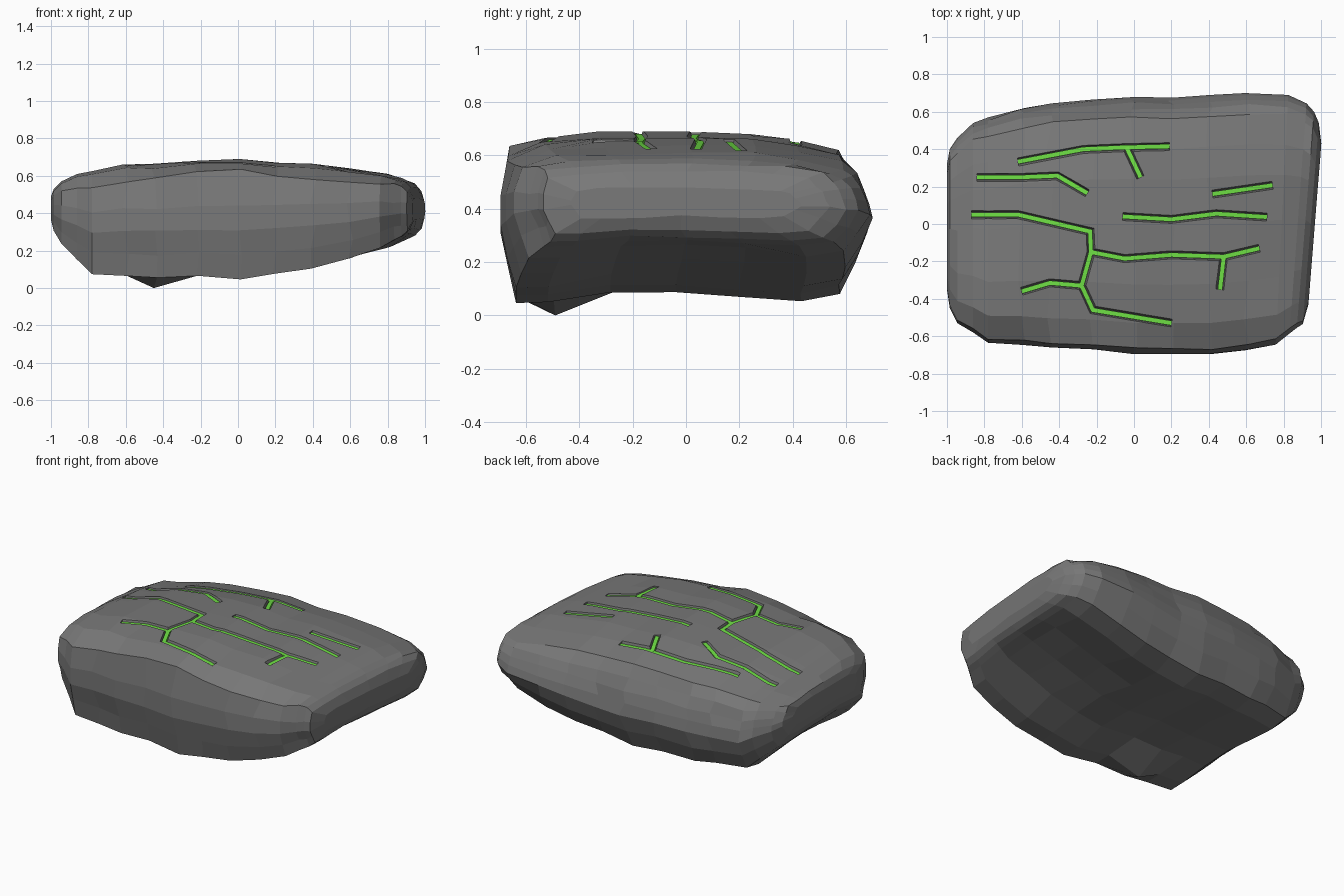
import bpy, bmesh, random
from math import exp
from mathutils import Vector
from mathutils.bvhtree import BVHTree

if "Cube" in bpy.data.objects:
    bpy.data.objects.remove(bpy.data.objects["Cube"])

random.seed(4)

# cross-section outline: u = front to back, v = bottom to top
SECTION = [(.13, .03), (.042, .025), (.022, .22), (0, .42), (0, .62), (.02, .88), (.12, .965),
           (.27, 1), (.5, 1), (.68, .985), (.8, .95), (.92, .9), (.955, .77), (.975, .66),
           (.99, .55), (1, .43), (.97, .25), (.925, .08), (.82, .035), (.65, .06), (.48, .08), (.3, .08)]
# stations along x: x, front y, back y, bottom z, top z
STATIONS = [(-1, -.35, .32, .36, .49), (-.985, -.45, .4, .3, .53), (-.945, -.53, .46, .23, .57),
            (-.86, -.58, .54, .14, .61), (-.78, -.635, .57, .06, .625), (-.6, -.645, .62, .05, .66),
            (-.45, -.66, .645, .04, .665), (-.22, -.67, .665, .05, .68), (0, -.695, .68, .03, .69),
            (.2, -.695, .675, .06, .67), (.4, -.695, .69, .09, .665), (.6, -.675, .70, .145, .645),
            (.79, -.645, .69, .205, .615), (.875, -.585, .645, .25, .59), (.915, -.555, .6, .27, .57),
            (.945, -.535, .54, .3, .54), (.967, -.43, .43, .36, .48)]


def new_object(name, bm):
    bmesh.ops.recalc_face_normals(bm, faces=bm.faces)
    me = bpy.data.meshes.new(name)
    bm.to_mesh(me)
    ob = bpy.data.objects.new(name, me)
    bpy.context.collection.objects.link(ob)
    return ob


def loft(bm, rings):
    rows = [[bm.verts.new(p) for p in r] for r in rings]
    n = len(rows[0])
    for a, b in zip(rows, rows[1:]):
        for i in range(n):
            j = (i + 1) % n
            bm.faces.new((a[i], a[j], b[j], b[i]))
    bm.faces.new(rows[0])
    bm.faces.new(rows[-1][::-1])


def material(name, colour):
    mat = bpy.data.materials.new(name)
    mat.diffuse_color = (*colour, 1)
    mat.use_nodes = True
    mat.node_tree.nodes["Principled BSDF"].inputs["Base Color"].default_value = mat.diffuse_color
    return mat


def ramp(t):
    return min(1, max(0, t))


# rock slab
rings = []
for x, yf, yb, zb, zt in STATIONS:
    ring = []
    for k, (u, v) in enumerate(SECTION):
        if k == 5:                                   # front top edge, highest near the middle
            v = .85 + .075 * exp(-((x + .1) / .3) ** 2) + .07 * ramp((x - .8) / .1)
        y = yf + u * (yb - yf)
        z = zb + v * (zt - zb)
        if k == 0 and x == -.45:                     # low foot under the front
            z = 0
        if v > .88 and k > 5:                        # dip and lower corners of the top
            z -= .028 * exp(-((x - .68) / .16) ** 2 - ((y + .2) / .2) ** 2)
            if x > -.95:
                z -= .025 * ramp((-.5 - x) / .3) * ramp((y + .2) / .3)
            if x < .9:
                z -= .03 * ramp((x - .4) / .3) * ramp((y - .3) / .3)
        if k > 18 and .3 < x < .8:                   # hollow under the right half
            z += .025
        skew = .08 * y * ramp((x - .6) / .3)
        side = .1 < v < .95 and 0 < u < 1
        jy = random.uniform(-.007, .007) if side else 0
        jz = random.uniform(-.006, .006) if .06 < v < 1 else 0
        jx = random.uniform(-.02, .02) if abs(x) < .75 and k else 0
        ring.append((x + skew + jx, y + jy, z + jz))
    rings.append(ring)
bm = bmesh.new()
loft(bm, rings)
rock = new_object("rock_slab", bm)
rock.data.materials.append(material("dark_stone", (.19, .19, .19)))
tree = BVHTree.FromBMesh(bm)

# crack paths seen from above
PATHS = [
    [(-.62, .333), (-.27, .40), (-.04, .41), (.19, .415)],
    [(-.04, .41), (.035, .25)],
    [(-.84, .25), (-.6, .25), (-.41, .258), (-.25, .165)],
    [(-.87, .05), (-.62, .05), (-.235, -.04), (-.23, -.15), (-.28, -.33), (-.22, -.46), (.2, -.53)],
    [(-.23, -.15), (-.05, -.185), (.2, -.165), (.48, -.175), (.67, -.13)],
    [(.48, -.175), (.46, -.35)],
    [(-.28, -.33), (-.45, -.315), (-.6, -.36)],
    [(-.06, .04), (.2, .025), (.44, .055), (.71, .037)],
    [(.42, .16), (.74, .207)],
]


def top_z(x, y):
    hit = tree.ray_cast(Vector((x, y, 2)), Vector((0, 0, -1)))[0]
    return hit.z if hit else .6


def crack_bar(path, w_top, h_top, w_low, h_low):
    """Trapezoid bar that follows the path and the rock's top surface."""
    pts = [Vector(path[0])]
    for a, b in zip(path, path[1:]):
        a, b = Vector(a), Vector(b)
        k = max(1, round((b - a).length / .06))
        pts += [a.lerp(b, i / k) for i in range(1, k + 1)]
    out = []
    for i, p in enumerate(pts):
        d0 = (p - pts[i - 1]).normalized() if i else (pts[1] - p).normalized()
        d1 = (pts[i + 1] - p).normalized() if i < len(pts) - 1 else d0
        t = (d0 + d1).normalized()
        n = Vector((-t.y, t.x)) / max(.6, t.dot(d0))
        z = top_z(p.x, p.y)
        out.append([(*(p + n * s), z + h) for s, h in
                    ((w_top, h_top), (-w_top, h_top), (-w_low, h_low), (w_low, h_low))])
    bar = bmesh.new()
    loft(bar, out)
    return bar


green = material("crack_green", (.16, .75, .06))

# cut the cracks and lay a green vein in each
cutters = []
for i, path in enumerate(PATHS):
    cutter = new_object("crack_cutter", crack_bar(path, .026, .015, .014, -.025))
    cutter.hide_render = True
    cutters.append(cutter)
    mod = rock.modifiers.new("crack", 'BOOLEAN')
    mod.operation, mod.solver, mod.object = 'DIFFERENCE', 'EXACT', cutter
    vein = new_object(f"crack_vein_{i + 1}", crack_bar(path, .0125, -.009, .0125, -.027))
    vein.data.materials.append(green)

# keep the carved result and drop the cutters
bpy.context.view_layer.update()
carved = bpy.data.meshes.new_from_object(rock.evaluated_get(bpy.context.evaluated_depsgraph_get()))
rock.modifiers.clear()
rock.data = carved
for c in cutters:
    bpy.data.objects.remove(c)
